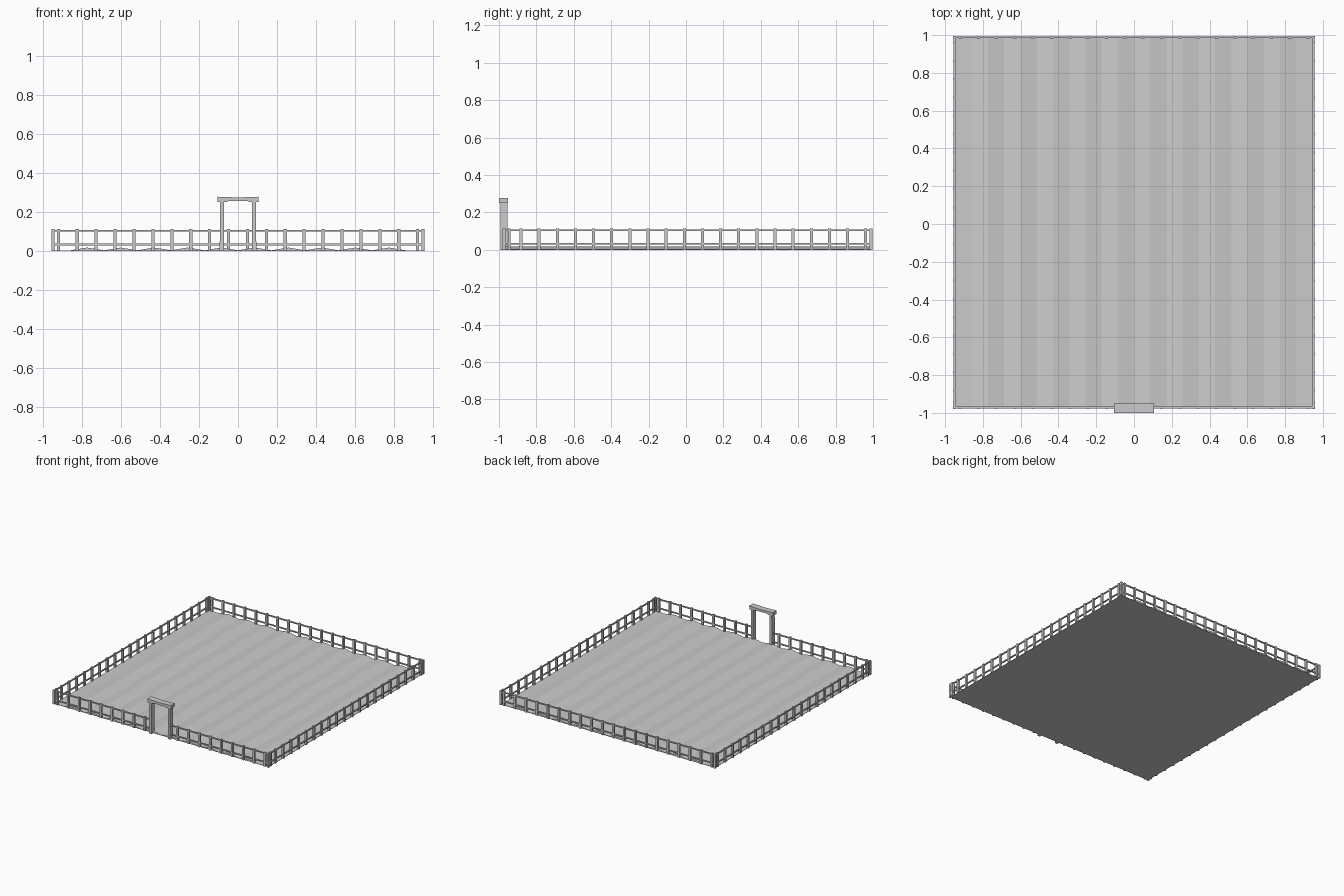
import bpy

cube = bpy.data.objects.get("Cube")
if cube:
    bpy.data.objects.remove(cube)

grey = bpy.data.materials.new("plain_grey")
grey.use_nodes = True
colour = (0.6, 0.6, 0.6, 1)
grey.diffuse_color = colour
grey.node_tree.nodes["Principled BSDF"].inputs["Base Color"].default_value = colour


def add_mesh(name, verts, faces):
    mesh = bpy.data.meshes.new(name)
    mesh.from_pydata(verts, [], faces)
    mesh.materials.append(grey)
    obj = bpy.data.objects.new(name, mesh)
    bpy.context.collection.objects.link(obj)
    return obj


def box(name, x, y, z):
    """Box from (low, high) ranges on each axis."""
    verts = [(a, b, c) for c in z for b in y for a in x]
    faces = [(0, 2, 3, 1), (4, 5, 7, 6), (0, 1, 5, 4),
             (2, 6, 7, 3), (0, 4, 6, 2), (1, 3, 7, 5)]
    return add_mesh(name, verts, faces)


def extrude_y(name, profile, y0, y1):
    """Extrude a counter-clockwise x/z outline along y."""
    n = len(profile)
    verts = [(x, y, z) for y in (y0, y1) for x, z in profile]
    faces = [tuple(range(n)), tuple(reversed(range(n, 2 * n)))]
    faces += [(i, i + n, (i + 1) % n + n, (i + 1) % n) for i in range(n)]
    return add_mesh(name, verts, faces)


SIDE, FRONT, BACK = 0.95, -0.972, 0.988
STEP = 0.097

# Ploughed ground: ten low ridges running front to back
ridges, width, low, high = 10, 0.172, 0.003, 0.017
start = -ridges * width / 2
outline = [(SIDE, low)]
for i in reversed(range(ridges)):
    left = start + i * width
    outline += [(left + width, low), (left + width * 0.5, high)]
outline += [(start, low), (-SIDE, low), (-SIDE, 0), (SIDE, 0)]
outline.reverse()
ground = extrude_y("ground", outline[::-1], FRONT, BACK)


# Fence posts
def post(name, x, y):
    r = 0.008
    box(name, (x - r, x + r), (y - r, y + r), (0, 0.113))


for i in range(20):
    x = -0.9215 + i * STEP
    post("back_post", x, BACK)
    if abs(x) > 0.1:
        post("front_post", x, FRONT)
    for s in (-1, 1):
        post("side_post", s * SIDE, -0.882 + i * STEP)
for s in (-1, 1):
    post("corner_post", s * SIDE, -0.945)
    post("corner_post", s * SIDE, FRONT)
    post("corner_post", s * SIDE, BACK)

# Fence rails: two heights on every side, open at the gate
t = 0.0045
for z in (0.033, 0.104):
    zr = (z - t, z + t)
    box("back_rail", (-SIDE, SIDE), (BACK - t, BACK + t), zr)
    for s in (-1, 1):
        box("side_rail", (s * SIDE - t, s * SIDE + t), (FRONT, BACK), zr)
        box("front_rail", sorted((s * 0.083, s * SIDE)), (FRONT - t, FRONT + t), zr)

# Gateway: two slightly leaning pillars under a heavy lintel
for s in (-1, 1):
    pillar = [(s * 0.072, 0), (s * 0.094, 0), (s * 0.092, 0.255), (s * 0.072, 0.255)]
    extrude_y("gate_pillar", pillar if s > 0 else pillar[::-1], -0.993, -0.955)
lintel = [(-0.104, 0.25), (-0.06, 0.25), (-0.05, 0.256), (0.05, 0.256), (0.06, 0.25),
          (0.104, 0.25), (0.105, 0.278), (0, 0.274), (-0.105, 0.278)]
extrude_y("gate_lintel", lintel, -1, -0.951)
